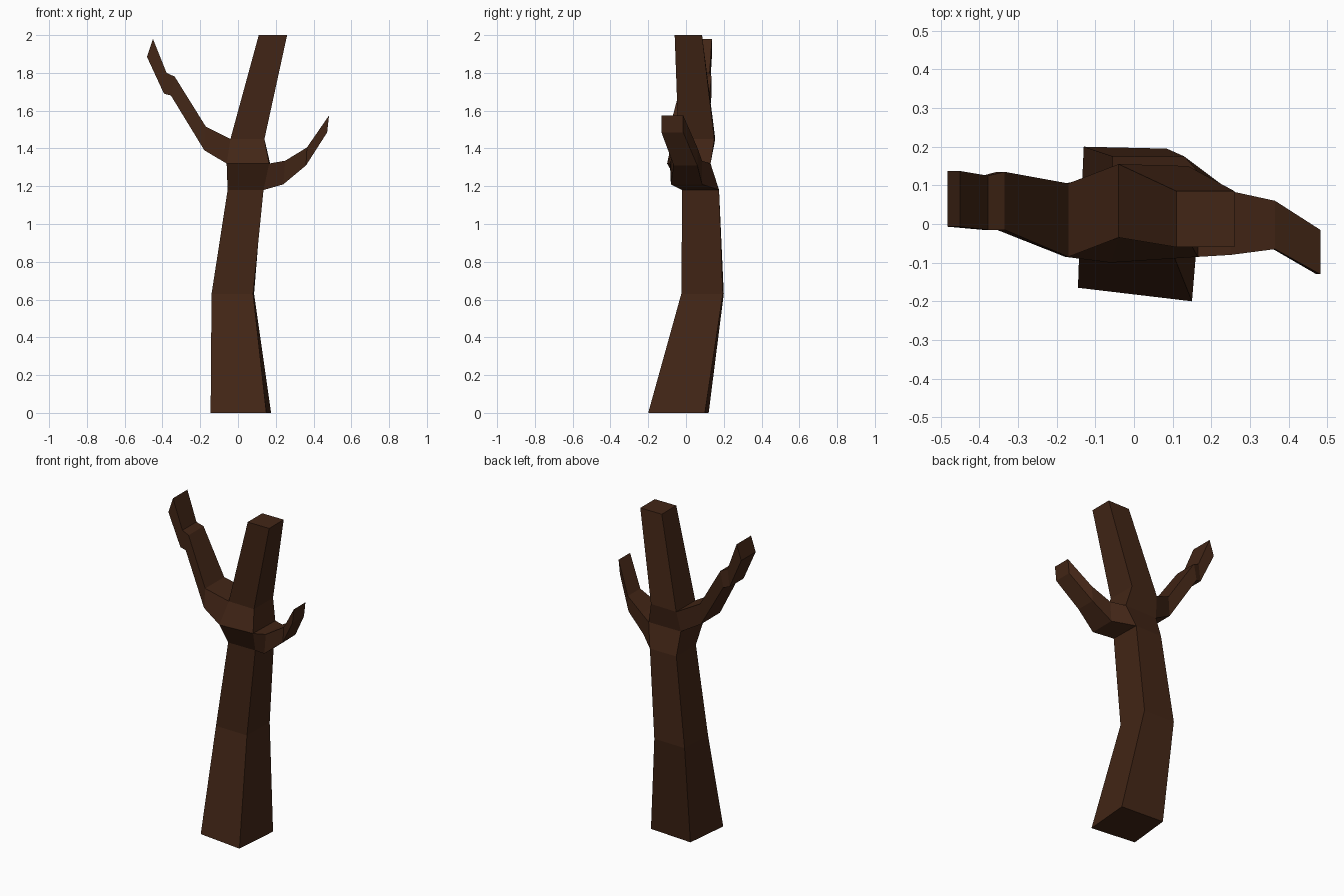
import bpy, bmesh

if "Cube" in bpy.data.objects:
    bpy.data.objects.remove(bpy.data.objects["Cube"])

bm = bmesh.new()


def bridge(a, b, skip=None):
    """Join two four-sided rings with quads, leaving out side 'skip'."""
    for i in range(4):
        if i != skip:
            j = (i + 1) % 4
            bm.faces.new((a[i], a[j], b[j], b[i]))


def grow(base, sections):
    """Extend a branch from a trunk opening.
    Section: low x, low z, high x, high z, front y, back y."""
    prev = base
    for lx, lz, hx, hz, yf, yb in sections:
        ring = [bm.verts.new(p) for p in
                ((lx, yf, lz), (lx, yb, lz), (hx, yb, hz), (hx, yf, hz))]
        bridge(prev, ring)
        prev = ring
    bm.faces.new(prev)


# Trunk: height, then front-left, front-right, back-right, back-left corners
trunk = [
    (0.00, (-.145, -.165), (.15, -.20), (.175, .10), (-.115, .12)),
    (0.63, (-.14, -.02), (.08, -.025), (.085, .195), (-.13, .20)),
    (1.18, (-.055, -.02), (.135, -.02), (.13, .175), (-.055, .175)),
    (1.32, (-.06, -.10), (.165, -.085), (.17, .13), (-.055, .13)),
    (1.45, (-.04, -.035), (.14, -.04), (.14, .15), (-.04, .155)),
    (2.00, (.11, -.06), (.26, -.06), (.26, .085), (.11, .085)),
]
rings = [[bm.verts.new((x, y, z)) for x, y in pts] for z, *pts in trunk]
openings = {2: 1, 3: 3}  # right branch opening, left branch opening
for i in range(len(rings) - 1):
    bridge(rings[i], rings[i + 1], openings.get(i))
bm.faces.new(rings[0])
bm.faces.new(rings[-1])

# Right branch
lo, hi = rings[2], rings[3]
grow([lo[1], lo[2], hi[2], hi[1]], [
    (.24, 1.21, .25, 1.335, -.08, .085),
    (.36, 1.31, .365, 1.405, -.065, .06),
    (.472, 1.485, .482, 1.575, -.13, -.015),
])

# Left branch
lo, hi = rings[3], rings[4]
grow([lo[0], lo[3], hi[3], hi[0]], [
    (-.178, 1.39, -.17, 1.515, -.085, .105),
    (-.355, 1.68, -.335, 1.78, -.015, .135),
    (-.392, 1.69, -.378, 1.80, -.015, .125),
    (-.482, 1.885, -.45, 1.98, -.007, .137),
])

bmesh.ops.recalc_face_normals(bm, faces=bm.faces)
mesh = bpy.data.meshes.new("bare_tree")
bm.to_mesh(mesh)
bm.free()

tree = bpy.data.objects.new("bare_tree", mesh)
bpy.context.collection.objects.link(tree)
bark = bpy.data.materials.new("bark")
bark.diffuse_color = (0.055, 0.019, 0.008, 1)
bark.use_nodes = True
bark.node_tree.nodes["Principled BSDF"].inputs["Base Color"].default_value = bark.diffuse_color
mesh.materials.append(bark)
